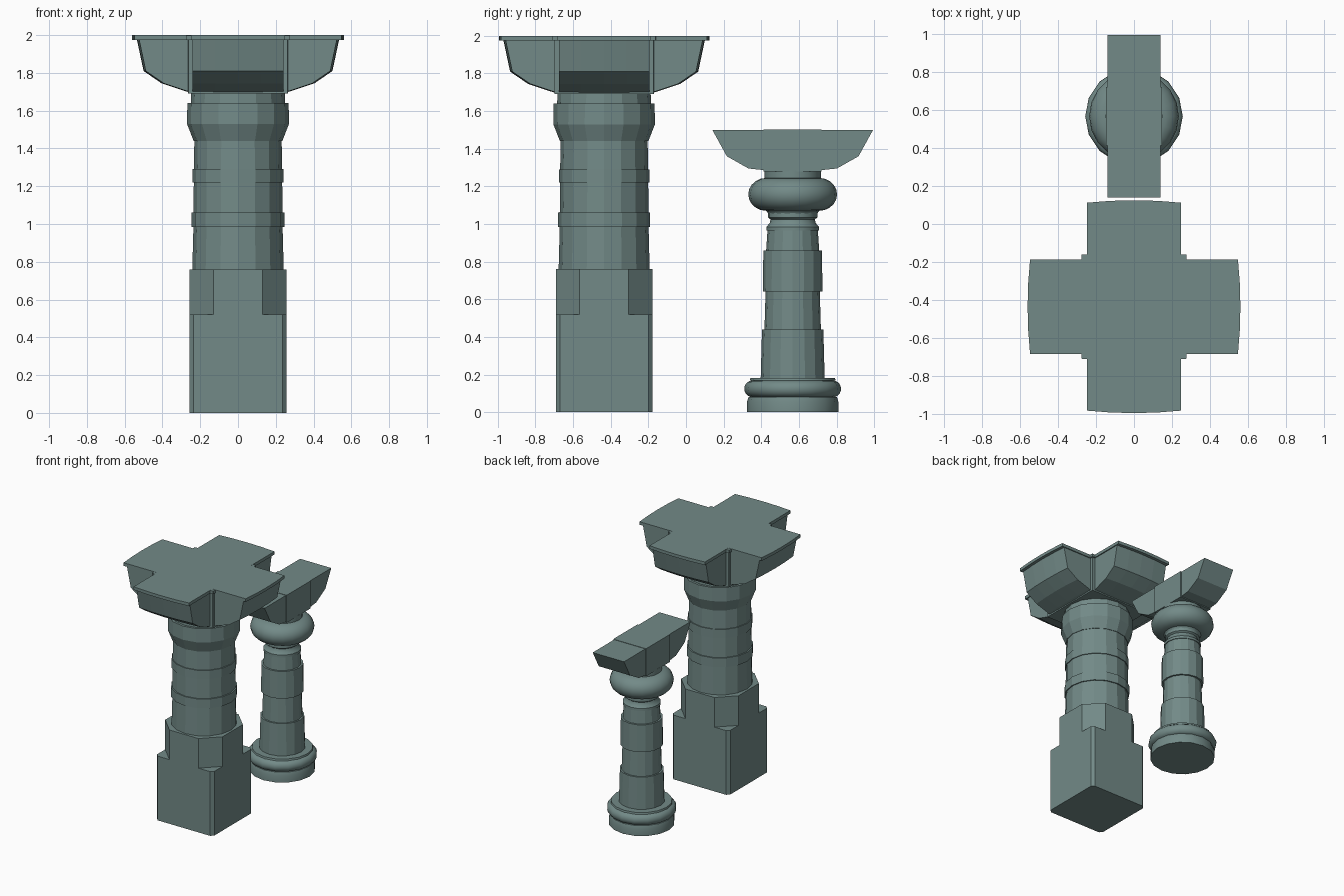
import bpy, bmesh, math
from mathutils import Matrix

if "Cube" in bpy.data.objects:
    bpy.data.objects.remove(bpy.data.objects["Cube"])

stone = bpy.data.materials.new("grey_green_stone")
stone.diffuse_color = (0.17, 0.255, 0.245, 1)
stone.use_nodes = True
stone.node_tree.nodes["Principled BSDF"].inputs["Base Color"].default_value = stone.diffuse_color

BIG_Y, SMALL_Y = -0.435, 0.567


def finish(name, bm, y, smooth=False):
    bmesh.ops.remove_doubles(bm, verts=bm.verts, dist=1e-5)
    bmesh.ops.recalc_face_normals(bm, faces=bm.faces)
    me = bpy.data.meshes.new(name)
    bm.to_mesh(me)
    bm.free()
    me.materials.append(stone)
    ob = bpy.data.objects.new(name, me)
    bpy.context.collection.objects.link(ob)
    ob.location.y = y
    if smooth:
        bpy.ops.object.select_all(action='DESELECT')
        ob.select_set(True)
        bpy.context.view_layer.objects.active = ob
        bpy.ops.object.shade_smooth_by_angle(angle=math.radians(35))
    return ob


def loft(bm, rings):
    """Skin closed rings of points and cap both ends."""
    rows = [[bm.verts.new(p) for p in ring] for ring in rings]
    n = len(rows[0])
    for a, b in zip(rows, rows[1:]):
        for i in range(n):
            j = (i + 1) % n
            bm.faces.new((a[i], a[j], b[j], b[i]))
    bm.faces.new(rows[0])
    bm.faces.new(rows[-1])


def turned(name, profile, y, sides=16, smooth=False):
    """Lathe a list of (radius, z)."""
    bm = bmesh.new()
    ang = [2 * math.pi * i / sides for i in range(sides)]
    loft(bm, [[(r * math.cos(a), r * math.sin(a), z) for a in ang] for r, z in profile])
    return finish(name, bm, y, smooth)


def roll(r_in, r_out, z0, z1, steps=10):
    """Rounded half-ellipse profile for a torus moulding."""
    out = []
    for i in range(steps + 1):
        t = math.pi * i / steps
        out.append((r_in + (r_out - r_in) * math.sin(t),
                    (z0 + z1) / 2 - (z1 - z0) / 2 * math.cos(t)))
    return out


def chamfered_block(name, half, cut, z0, z1, y):
    bm = bmesh.new()
    k = half - cut
    pts = [(half, -k), (half, k), (k, half), (-k, half),
           (-half, k), (-half, -k), (-k, -half), (k, -half)]
    loft(bm, [[(px, py, z) for px, py in pts] for z in (z0, z1)])
    return finish(name, bm, y)


def bracket(name, profile, half_w, bulge, y, turn=False):
    """Symmetric (half length, z) profile swept across the width, with bowed ends."""
    bm = bmesh.new()
    us = [-1, -0.5, 0, 0.5, 1] if bulge else [-1, 1]
    rings = []
    for u in us:
        d = bulge * u * u
        ring = [(h - d, u * half_w, z) for h, z in profile]
        rings.append(ring + [(-px, py, z) for px, py, z in reversed(ring)])
    loft(bm, rings)
    if turn:
        bmesh.ops.rotate(bm, verts=bm.verts, matrix=Matrix.Rotation(math.pi / 2, 3, 'Z'))
    return finish(name, bm, y)


# Large column: square plinth, octagonal block, banded shaft, flared capital
chamfered_block("large_plinth", 0.257, 0.022, 0, 0.52, BIG_Y)
chamfered_block("large_octagon_block", 0.257, 0.127, 0.52, 0.76, BIG_Y)
turned("large_shaft", [(0.242, 0.76), (0.236, 0.985), (0.245, 0.985), (0.245, 1.06),
                       (0.236, 1.06), (0.234, 1.22), (0.241, 1.22), (0.241, 1.29),
                       (0.234, 1.29), (0.231, 1.44)], BIG_Y)
turned("large_capital", [(0.235, 1.44), (0.27, 1.53), (0.268, 1.64),
                         (0.25, 1.64), (0.247, 1.70)], BIG_Y)

# Cross-shaped bracket on the large column, with a thin slab on top
arm = [(0.25, 1.695), (0.285, 1.705), (0.405, 1.745), (0.50, 1.81), (0.535, 1.975)]
slab = [(0.56, 1.975), (0.56, 2.0)]
for turn, label in ((False, "side"), (True, "front")):
    bracket(label + "_bracket_arm", arm, 0.24, 0.012, BIG_Y, turn)
    bracket(label + "_bracket_slab", slab, 0.248, 0.013, BIG_Y, turn)
chamfered_block("large_bracket_core", 0.264, 0.001, 1.69, 1.98, BIG_Y)
chamfered_block("large_core_slab", 0.275, 0.001, 1.975, 1.999, BIG_Y)

# Small column: rounded base, stepped shaft, cushion capital
turned("small_base", [(0.243, 0), (0.243, 0.055), (0.235, 0.08)]
       + roll(0.215, 0.257, 0.08, 0.168)
       + [(0.228, 0.168), (0.225, 0.182)], SMALL_Y, smooth=True)
turned("small_shaft", [(0.17, 0.18), (0.163, 0.44), (0.15, 0.44), (0.144, 0.64),
                       (0.158, 0.64), (0.156, 0.86), (0.141, 0.86), (0.134, 0.965)],
       SMALL_Y)
turned("small_neck", [(0.14, 0.965), (0.14, 0.985), (0.122, 1.005), (0.118, 1.025),
                      (0.132, 1.035), (0.132, 1.06)], SMALL_Y, smooth=True)
turned("small_cushion", [(0.13, 1.055)] + roll(0.14, 0.236, 1.07, 1.245)
       + [(0.15, 1.245), (0.15, 1.285)], SMALL_Y, sides=20, smooth=True)

# Bracket on the small column
bracket("small_bracket", [(0.14, 1.285), (0.235, 1.295), (0.35, 1.36), (0.427, 1.5)],
        0.14, 0, SMALL_Y, True)
bracket("small_bracket_core", [(0.154, 1.28), (0.154, 1.503)], 0.147, 0, SMALL_Y, True)
